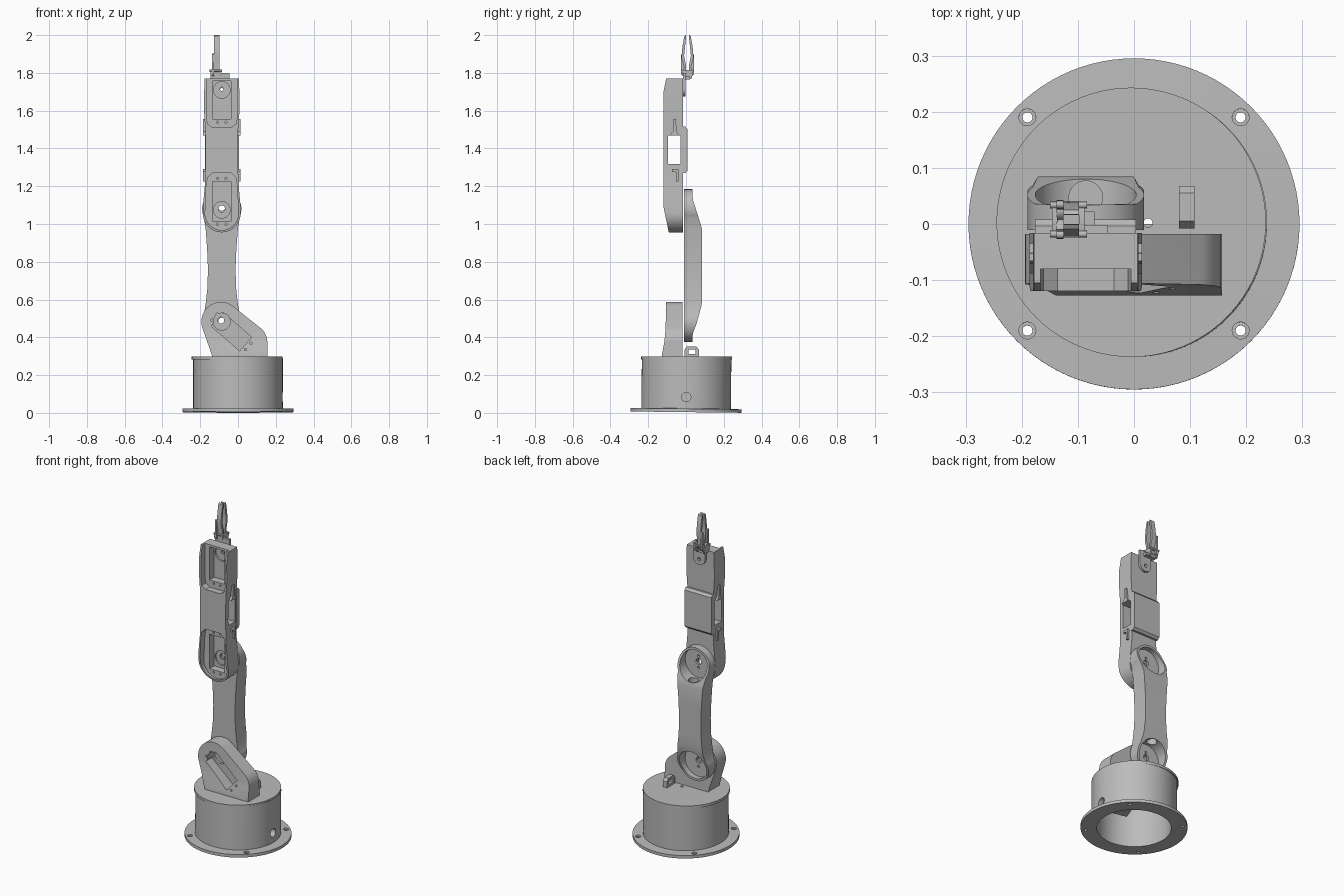
import bpy, bmesh, math
from mathutils import Vector, Matrix, geometry

cube = bpy.data.objects.get("Cube")
if cube:
    bpy.data.objects.remove(cube)

grey = bpy.data.materials.new("plain grey")
grey.use_nodes = True
grey.diffuse_color = (0.5, 0.5, 0.5, 1)
grey.node_tree.nodes["Principled BSDF"].inputs["Base Color"].default_value = (0.5, 0.5, 0.5, 1)

AX = -0.086          # centre line of the arm
SHOULDER, ELBOW = 0.478, 1.08


def finish(name, bm):
    bmesh.ops.recalc_face_normals(bm, faces=bm.faces)
    mesh = bpy.data.meshes.new(name)
    bm.to_mesh(mesh)
    bm.free()
    mesh.materials.append(grey)
    obj = bpy.data.objects.new(name, mesh)
    bpy.context.collection.objects.link(obj)
    return obj


def prism(name, outline, a, b, axis="y"):
    """Extrude a flat outline from a to b along one axis."""
    place = {"x": lambda u, v: (a, u, v), "y": lambda u, v: (u, a, v), "z": lambda u, v: (u, v, a)}[axis]
    bm = bmesh.new()
    face = bm.faces.new([bm.verts.new(place(*p)) for p in outline])
    new = bmesh.ops.extrude_face_region(bm, geom=[face])["geom"]
    step = Vector([(b - a) * (axis == k) for k in "xyz"])
    bmesh.ops.translate(bm, vec=step, verts=[g for g in new if isinstance(g, bmesh.types.BMVert)])
    return finish(name, bm)


def arc(u, v, r, start=0, end=360, n=48):
    stop = n if end - start == 360 else n + 1
    angles = [math.radians(start + (end - start) * i / n) for i in range(stop)]
    return [(u + r * math.cos(t), v + r * math.sin(t)) for t in angles]


def rect(u0, u1, v0, v1):
    return [(u0, v0), (u1, v0), (u1, v1), (u0, v1)]


def hull(points):
    return [points[i] for i in geometry.convex_hull_2d([Vector(p) for p in points])]


def mirrored(half):
    """Closed outline from the right half, mirrored about the arm centre line."""
    right = [(AX + u, v) for u, v in half]
    left = [(AX - u, v) for u, v in reversed(half) if u > 1e-4]
    return right + left


def lathe(name, profile, steps=96):
    bm = bmesh.new()
    vs = [bm.verts.new((r, 0, z)) for r, z in profile]
    es = [bm.edges.new((vs[i], vs[(i + 1) % len(vs)])) for i in range(len(vs))]
    bmesh.ops.spin(bm, geom=vs + es, cent=(0, 0, 0), axis=(0, 0, 1), angle=math.tau, steps=steps)
    bmesh.ops.remove_doubles(bm, verts=bm.verts, dist=1e-5)
    return finish(name, bm)


def carve(obj, cutters, op="DIFFERENCE"):
    bpy.context.view_layer.objects.active = obj
    for c in cutters:
        mod = obj.modifiers.new("carve", "BOOLEAN")
        mod.object, mod.operation, mod.solver = c, op, "EXACT"
        bpy.ops.object.modifier_apply(modifier=mod.name)
        bpy.data.objects.remove(c)
    return obj


def hole(u, v, r, a, b, axis="y"):
    return prism("cutter", arc(u, v, r, n=32), a, b, axis)


# Base: flanged hollow drum, slightly tilted, with screw holes and a cable hole
base = lathe("base_drum", [(0.206, 0), (0.295, 0), (0.295, 0.018), (0.237, 0.02), (0.237, 0.284), (0.206, 0.284)])
cutters = [hole(0, 0.08, 0.025, 0.15, 0.3, "x")]
for sx in (-1, 1):
    for sy in (-1, 1):
        cutters.append(hole(sx * 0.19, sy * 0.19, 0.009, -0.1, 0.1, "z"))
        cutters.append(hole(sx * 0.19, sy * 0.19, 0.015, 0.01, 0.1, "z"))
carve(base, cutters)
base.matrix_world = Matrix.Translation((0, 0, 0.004)) @ Matrix.Rotation(-0.012, 4, "X")

lid = prism("turntable", arc(-0.005, 0.003, 0.24, n=96), 0.282, 0.298, "z")
carve(lid, [hole(0.025, 0.002, 0.008, 0.2, 0.4, "z")])
prism("base_motor", hull([(-0.04, -0.11), (0.1, -0.14), (0.16, -0.08), (0.14, 0), (0, 0)]), 0.14, 0.284, "z")

# Cable loop on the turntable
loop = prism("cable_loop", [(-0.008, 0.295), (0.068, 0.295), (0.068, 0.335), (0.055, 0.352),
                            (0.005, 0.352), (-0.008, 0.335)], 0.08, 0.108, "x")
carve(loop, [prism("cutter", rect(0.012, 0.05, 0.312, 0.336), 0, 0.2, "x")])

# Shoulder bracket: rounded plate with a flared foot and a slanted motor pocket
bracket = prism("shoulder_bracket", hull(arc(AX - 0.004, 0.483, 0.104) + arc(0.06, 0.375, 0.095, -10, 90)
                                         + [(-0.135, 0.296), (0.157, 0.296)]), -0.14, -0.018)
carve(bracket, [prism("envelope", [(-0.018, 0.29), (-0.018, 0.62), (-0.104, 0.62), (-0.108, 0.45),
                                   (-0.114, 0.38), (-0.127, 0.31), (-0.127, 0.29)], -0.4, 0.4, "x")], "INTERSECT")
tilt = math.radians(-41)


def slanted(u, v):
    """Point given along and across the slanted motor."""
    return (-0.035 + u * math.cos(tilt) - v * math.sin(tilt), 0.43 + u * math.sin(tilt) + v * math.cos(tilt))


pocket = [slanted(u, v) for u, v in rect(-0.1, 0.1, -0.048, 0.048)]
cutters = [prism("cutter", pocket, -0.2, -0.05), hole(AX, 0.483, 0.045, -0.2, -0.035), hole(AX - 0.004, 0.49, 0.017, -0.2, 0.1)]
for u in (-0.118, 0.118):
    for v in (-0.022, 0.022):
        cutters.append(hole(*slanted(u, v), 0.006, -0.2, -0.04))
carve(bracket, cutters)

# Upper arm: two round cups joined by a waisted, hollow beam with sloped ends
half = (arc(0, ELBOW, 0.104, 90, -25, 24) + [(0.085, 0.97), (0.077, 0.86), (0.073, 0.76), (0.076, 0.66), (0.085, 0.58)]
        + arc(0, SHOULDER, 0.104, 25, -90, 24))
upper_arm = prism("upper_arm", mirrored(half), -0.011, 0.1)
carve(upper_arm, [prism("envelope", [(-0.011, 0.3), (-0.011, 1.25), (0.032, 1.25), (0.036, 1.13), (0.055, 1.07), (0.08, 0.99),
                                     (0.085, 0.97), (0.085, 0.59), (0.08, 0.56), (0.055, 0.47), (0.036, 0.42), (0.032, 0.3)],
                        -0.4, 0.4, "x")], "INTERSECT")
cutters = [hole(AX, 0.047, 0.03, SHOULDER, ELBOW, "z")]
for z in (SHOULDER, ELBOW):
    cutters.append(prism("cutter", arc(AX, z, 0.09), 0.002, 0.2))
    cutters.append(hole(AX, z + 0.008, 0.018, -0.1, 0.1))
    cutters += [hole(AX, z + s, 0.007, -0.1, 0.1) for s in (-0.03, 0.04)]
carve(upper_arm, cutters)

# Forearm: round lower end, chamfered front, two motor pockets and a window
half = arc(0, 1.056, 0.1, -90, 0, 24) + [(0.098, 1.11), (0.088, 1.22), (0.086, 1.35), (0.087, 1.5), (0.094, 1.6), (0.092, 1.77)]
forearm = prism("forearm", mirrored(half), -0.12, -0.016)
carve(forearm, [prism("envelope", [(-0.016, 0.9), (-0.016, 1.8), (-0.09, 1.8), (-0.105, 1.77), (-0.119, 1.7),
                                   (-0.119, 1.09), (-0.09, 0.95), (-0.085, 0.9)], -0.4, 0.4, "x")], "INTERSECT")
low = arc(0, 1.056, 0.088, -90, 0, 20) + [(0.082, 1.2), (0.075, 1.245), (0.05, 1.27)]
high = [(0.05, 1.512), (0.075, 1.53), (0.081, 1.56), (0.081, 1.8)]
cutters = [prism("cutter", mirrored(h), -0.2, -0.08) for h in (low, high)]
for z0, z1, horn in ((1.015, 1.225, 1.075), (1.555, 1.757, 1.71)):
    cutters.append(prism("cutter", rect(AX - 0.05, AX + 0.05, z0, z1), -0.2, -0.035))
    cutters.append(hole(AX, horn, 0.044, -0.2, -0.025))
    cutters.append(hole(AX, horn + 0.005, 0.018 if z0 < 1.2 else 0.01, -0.2, 0.1))
    for z in (z0 - 0.016, z1 + 0.016):
        if z < 1.77:
            cutters += [hole(AX + s, z, 0.006, -0.2, -0.05) for s in (-0.022, 0.022)]
cutters.append(prism("cutter", rect(-0.094, -0.028, 1.318, 1.468), -0.4, 0.4, "x"))
carve(forearm, cutters)

# Cover on the back of the forearm, with side clips
cover = prism("forearm_cover", [(-0.02, 1.27), (-0.004, 1.27), (0.008, 1.283), (0.008, 1.502),
                                (-0.004, 1.515), (-0.02, 1.515)], AX - 0.09, AX + 0.09, "x")
for side, s in (("left", 1), ("right", -1)):
    a, b = AX + s * 0.08, AX + s * 0.1
    prism(side + "_upper_clip", [(-0.088, 1.468), (-0.035, 1.468), (-0.05, 1.49), (-0.053, 1.555),
                                 (-0.066, 1.555), (-0.07, 1.49)], a, b, "x")
    prism(side + "_lower_clip", [(-0.075, 1.29), (-0.04, 1.29), (-0.04, 1.225), (-0.052, 1.225),
                                 (-0.052, 1.275), (-0.075, 1.275)], a, b, "x")

# Wrist tab
tab = prism("wrist_tab", hull(arc(AX, 1.715, 0.04, 180, 360, 16) + [(AX - 0.04, 1.8), (AX + 0.04, 1.8)]), -0.017, -0.002)
carve(tab, [hole(AX, 1.71, 0.01, -0.1, 0.1)])

# Gripper: base plates, gears, links and curved fingers mirrored about its middle
MID = 0.008
for label, x in (("front", -0.146), ("rear", -0.098)):
    prism(label + "_gripper_plate", hull(arc(MID - 0.016, 1.8, 0.014, n=16) + arc(MID + 0.016, 1.8, 0.014, n=16)
                                         + [(MID - 0.02, 1.768), (MID + 0.02, 1.768)]), x, x + 0.01, "x")
prism("gripper_mount", rect(-0.14, -0.07, -0.016, 0.022), 1.766, 1.782, "z")
finger = [(0.008, 1.80), (0.016, 1.785), (0.024, 1.80), (0.019, 1.83), (0.032, 1.88), (0.027, 1.94), (0.017, 1.995),
          (0.009, 2.0), (0.008, 1.985), (0.014, 1.93), (0.018, 1.89), (0.008, 1.84)]
for side, s in (("left", 1), ("right", -1)):
    prism(side + "_finger", [(MID + s * u, v) for u, v in finger], -0.126, -0.098, "x")
    prism(side + "_gear", arc(MID + s * 0.017, 1.8, 0.018, n=14), -0.138, -0.126, "x")
    ends = arc(MID + s * 0.026, 1.812, 0.008, n=12) + arc(MID + s * 0.027, 1.895, 0.007, n=12)
    prism(side + "_link", hull(ends), -0.138, -0.126, "x")
    prism(side + "_pin", arc(MID + s * 0.026, 1.812, 0.006, n=12), -0.15, -0.084, "x")

# Smooth the round surfaces and keep sharp edges
bpy.ops.object.select_all(action="DESELECT")
for obj in bpy.context.collection.objects:
    if obj.type == "MESH" and grey.name in obj.data.materials:
        obj.select_set(True)
        bpy.context.view_layer.objects.active = obj
bpy.ops.object.shade_smooth_by_angle(angle=math.radians(30))
